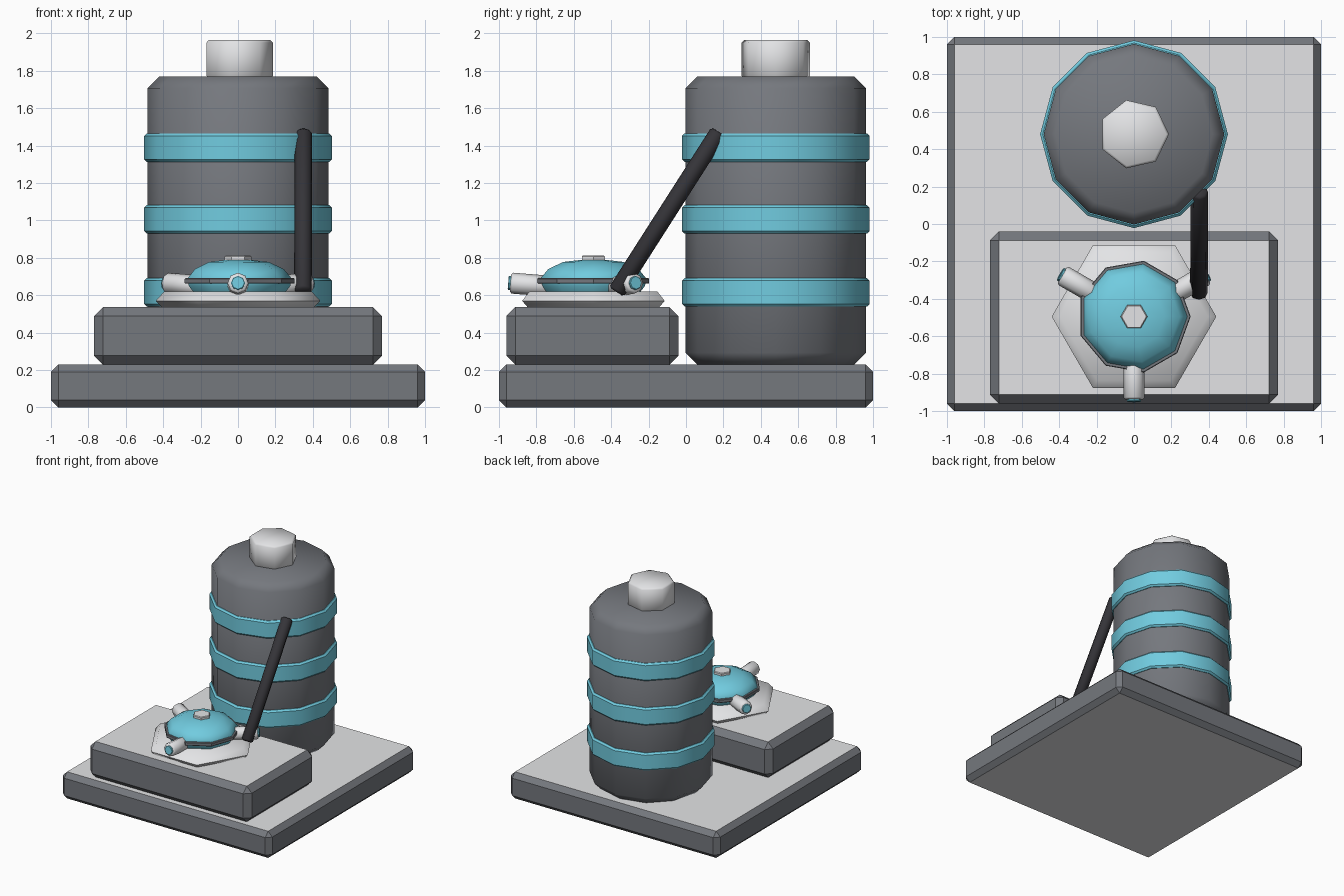
import bpy, bmesh, math
from mathutils import Vector, Matrix

if "Cube" in bpy.data.objects:
    bpy.data.objects.remove(bpy.data.objects["Cube"])


def material(name, rgb):
    m = bpy.data.materials.new(name)
    m.diffuse_color = (*rgb, 1)
    m.use_nodes = True
    m.node_tree.nodes["Principled BSDF"].inputs["Base Color"].default_value = m.diffuse_color
    return m


GRAY = material("dark gray", (0.178, 0.188, 0.208))
LIGHT = material("light gray", (0.77, 0.775, 0.79))
TEAL = material("teal", (0.165, 0.60, 0.74))
BLACK = material("hose black", (0.035, 0.034, 0.04))


def finish(name, bm, mats, angle=0):
    """Turn a bmesh into an object, smooth across edges flatter than angle."""
    bmesh.ops.recalc_face_normals(bm, faces=bm.faces)
    for f in bm.faces:
        f.smooth = angle > 0
    for e in bm.edges:
        e.smooth = e.calc_face_angle(0) < math.radians(angle)
    me = bpy.data.meshes.new(name)
    bm.to_mesh(me)
    bm.free()
    for m in mats:
        me.materials.append(m)
    ob = bpy.data.objects.new(name, me)
    bpy.context.collection.objects.link(ob)
    return ob


def slab(name, x, y0, y1, z0, z1, bevel):
    """Chamfered block with light top and bottom faces."""
    bm = bmesh.new()
    size = Matrix.Diagonal((2 * x, y1 - y0, z1 - z0, 1))
    place = Matrix.Translation((0, (y0 + y1) / 2, (z0 + z1) / 2))
    bmesh.ops.create_cube(bm, size=1, matrix=place @ size)
    bmesh.ops.bevel(bm, geom=bm.edges[:], offset=bevel, segments=1, affect='EDGES')
    bm.normal_update()
    for f in bm.faces:
        f.material_index = 1 if abs(f.normal.z) > 0.95 else 0
    return finish(name, bm, [GRAY, LIGHT])


def lathe(name, profile, sides, mat, matrix, angle=0):
    """Spin (radius, height) points round local z, capping both ends."""
    bm = bmesh.new()
    rings = []
    for r, z in profile:
        rings.append([bm.verts.new((r * math.cos(2 * math.pi * i / sides),
                                    r * math.sin(2 * math.pi * i / sides), z))
                      for i in range(sides)])
    for a, b in zip(rings, rings[1:]):
        for i in range(sides):
            j = (i + 1) % sides
            bm.faces.new((a[i], a[j], b[j], b[i]))
    bm.faces.new(rings[0][::-1])
    bm.faces.new(rings[-1])
    bm.transform(matrix)
    return finish(name, bm, [mat], angle)


def drum(r, z0, z1, b):
    """Profile of a cylinder with chamfered ends."""
    return [(r - b, z0), (r, z0 + b), (r, z1 - b), (r - b, z1)]


def aim(start, direction):
    return Matrix.Translation(start) @ Vector(direction).to_track_quat('Z', 'Y').to_matrix().to_4x4()


# Base and raised step
slab("base", 1, -1, 1, 0, 0.23, 0.04)
slab("step", 0.77, -0.96, -0.04, 0.23, 0.537, 0.048)

# Tank with bands and cap
TANK = Matrix.Translation((0, 0.48, 0))
lathe("tank", drum(0.483, 0.23, 1.77, 0.063), 12, GRAY, TANK, 50)
for i, z in enumerate((0.54, 0.93, 1.313)):
    lathe(f"tank_band_{i + 1}", drum(0.502, z, z + 0.152, 0.014), 12, TEAL, TANK, 35)
lathe("tank_cap", drum(0.187, 1.76, 1.965, 0.014), 7, LIGHT, TANK, 55)

# Valve: flange, dome, rim and top nut
VALVE = Matrix.Translation((0, -0.495, 0))
lathe("flange", [(0.405, 0.535), (0.44, 0.57), (0.395, 0.62)], 6, LIGHT, VALVE, 62)
dome = [(0.24, 0.60), (0.28, 0.65), (0.287, 0.69), (0.245, 0.74), (0.165, 0.778), (0.06, 0.79)]
lathe("dome", dome, 9, TEAL, VALVE, 50)
lathe("dome_rim", drum(0.303, 0.662, 0.692, 0.004), 9, GRAY, VALVE)
lathe("dome_nut", drum(0.072, 0.775, 0.812, 0.006), 6, LIGHT, VALVE)

# Three nozzles with teal tips
for i, deg in enumerate((30, 150, 270)):
    a = math.radians(deg)
    m = aim((0, -0.495, 0.63), (math.cos(a), math.sin(a), 0.08))
    lathe(f"nozzle_{i + 1}", drum(0.056, 0.2, 0.445, 0.01), 8, LIGHT, m, 50)
    lathe(f"nozzle_tip_{i + 1}", drum(0.038, 0.43, 0.457, 0.004), 8, TEAL, m)

# Hose from valve to tank
p, q = Vector((0.347, -0.372, 0.618)), Vector((0.35, 0.175, 1.473))
lathe("hose", drum(0.047, 0, (q - p).length, 0.012), 8, BLACK, aim(p, q - p), 50)
